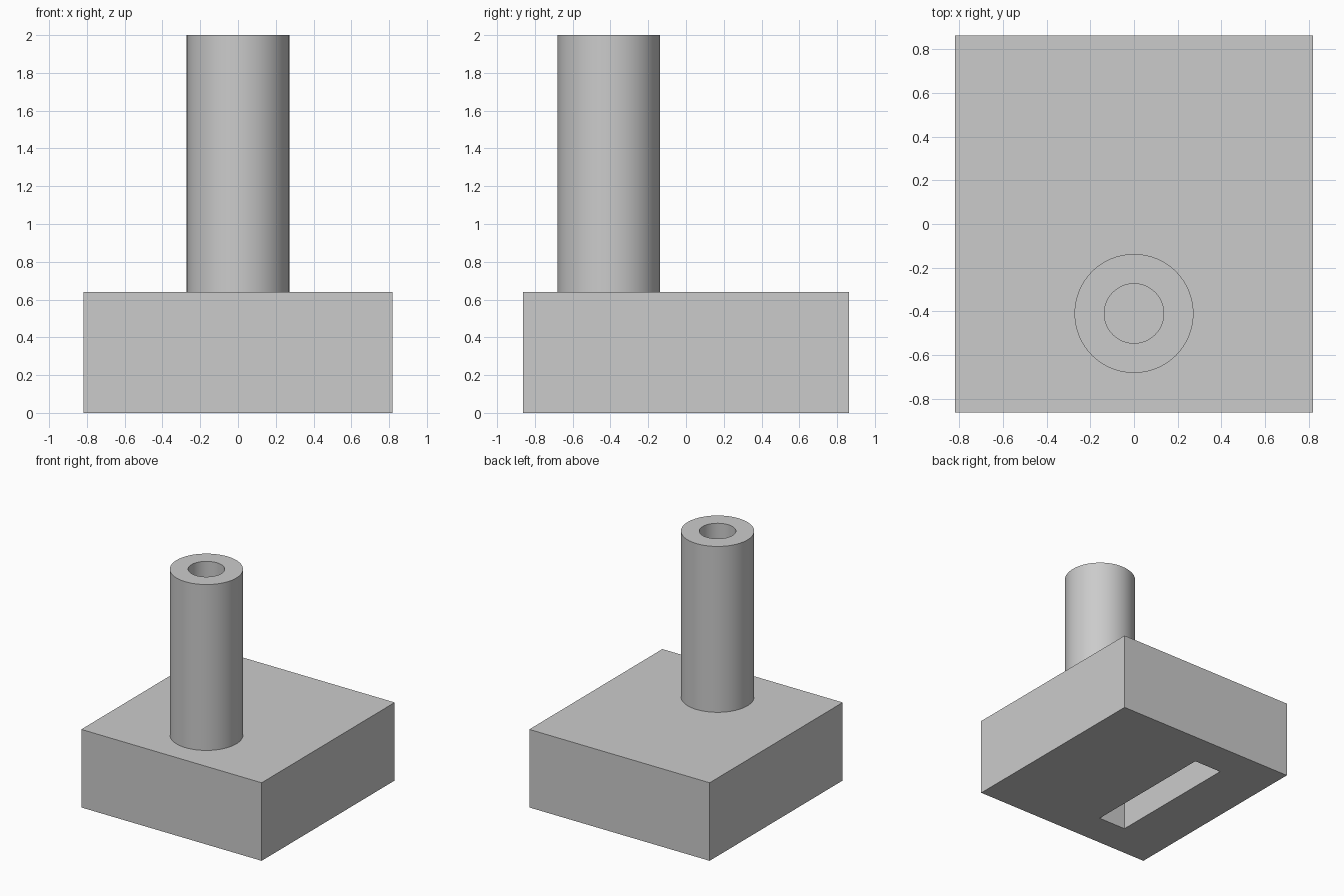
import bpy
import bmesh
import math
from mathutils import Matrix, Vector

default = bpy.data.objects.get("Cube")
if default:
    bpy.data.objects.remove(default, do_unlink=True)

# Single plain grey
GREY = (0.6, 0.6, 0.6, 1.0)
grey = bpy.data.materials.new("plain grey")
grey.use_nodes = True
grey.diffuse_color = GREY
grey.node_tree.nodes["Principled BSDF"].inputs["Base Color"].default_value = GREY


def add_object(name, bm):
    bmesh.ops.recalc_face_normals(bm, faces=bm.faces)
    mesh = bpy.data.meshes.new(name)
    bm.to_mesh(mesh)
    bm.free()
    mesh.materials.append(grey)
    obj = bpy.data.objects.new(name, mesh)
    bpy.context.collection.objects.link(obj)
    return obj


def add_box(name, low, high):
    low, high = Vector(low), Vector(high)
    bm = bmesh.new()
    place = Matrix.Translation((low + high) / 2) @ Matrix.Diagonal((high - low).to_4d())
    bmesh.ops.create_cube(bm, size=1, matrix=place)
    return add_object(name, bm)


BLOCK_TOP = 0.64

# Base block with a long blind slot in its underside
block = add_box("base_block", (-0.818, -0.862, 0), (0.818, 0.862, BLOCK_TOP))
slot = add_box("slot_cutter", (-0.386, -0.575, -0.1), (-0.136, 0.575, 0.4))
slot.hide_render = True
slot.hide_viewport = True
slot.display_type = 'WIRE'
cut = block.modifiers.new("slot", 'BOOLEAN')
cut.operation = 'DIFFERENCE'
cut.solver = 'EXACT'
cut.object = slot

# Upright tube: a wall section spun about its own axis
OUTER, INNER, TOP = 0.272, 0.136, 2.0
bm = bmesh.new()
section = [(INNER, BLOCK_TOP), (OUTER, BLOCK_TOP), (OUTER, TOP), (INNER, TOP)]
corners = [bm.verts.new((r, 0, z)) for r, z in section]
edges = [bm.edges.new((corners[i - 1], corners[i])) for i in range(len(corners))]
bmesh.ops.spin(bm, geom=corners + edges, cent=(0, 0, 0), axis=(0, 0, 1),
               angle=math.tau, steps=64, use_merge=True)
bmesh.ops.remove_doubles(bm, verts=bm.verts, dist=0.0001)
bmesh.ops.translate(bm, verts=bm.verts, vec=(0, -0.409, 0))
tube = add_object("upright_tube", bm)

bpy.ops.object.select_all(action='DESELECT')
tube.select_set(True)
bpy.context.view_layer.objects.active = tube
bpy.ops.object.shade_smooth_by_angle(angle=math.radians(30))
